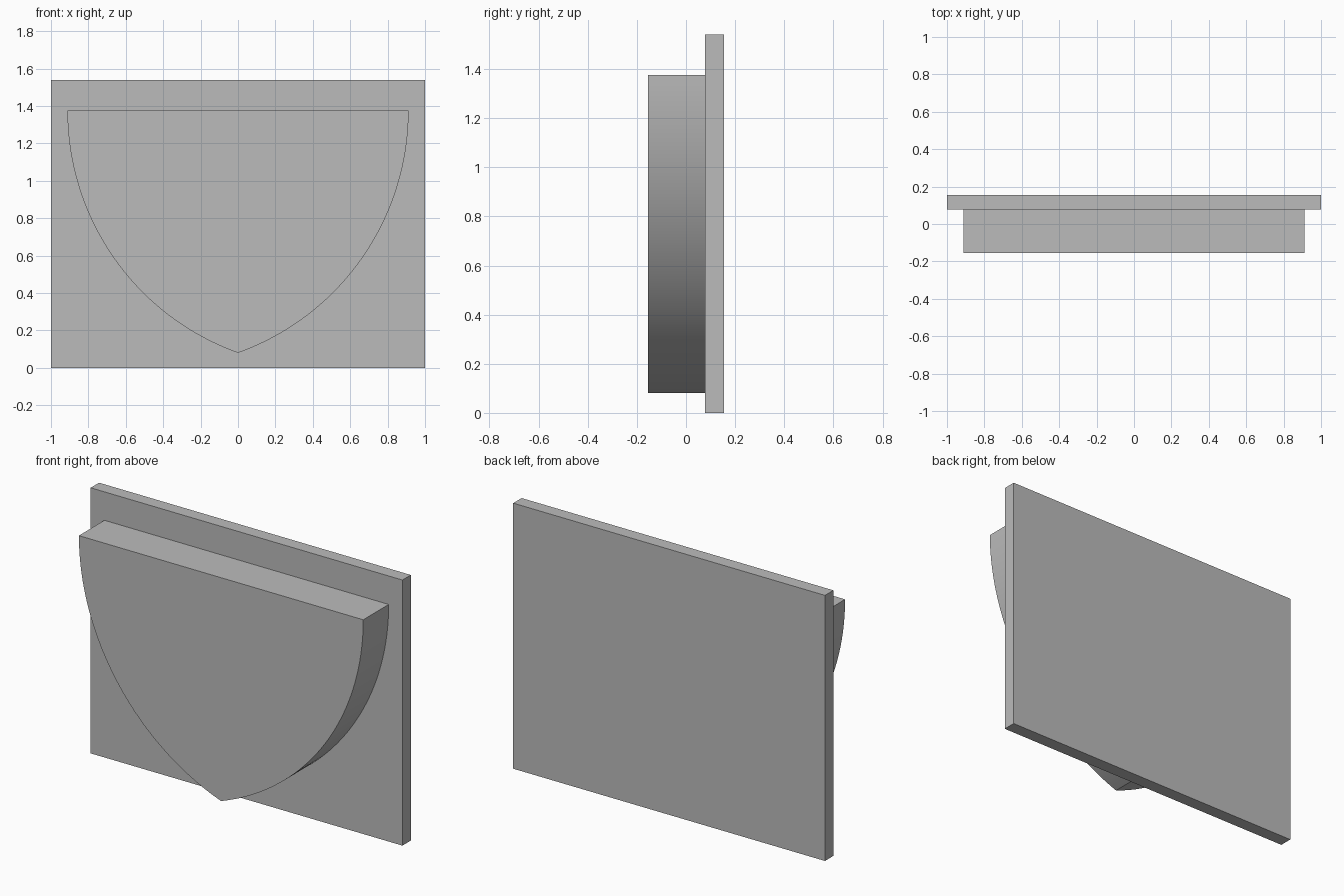
import bpy
import bmesh
import math

cube = bpy.data.objects.get("Cube")
if cube:
    bpy.data.objects.remove(cube, do_unlink=True)

# Single grey material
GREY = (0.5, 0.5, 0.5, 1.0)
grey = bpy.data.materials.new("plain grey")
grey.use_nodes = True
grey.diffuse_color = GREY
grey.node_tree.nodes["Principled BSDF"].inputs["Base Color"].default_value = GREY


def extrude_outline(name, outline, y_front, y_back):
    """Solid made from an (x, z) outline pushed from front to back."""
    bm = bmesh.new()
    face = bm.faces.new([bm.verts.new((x, y_front, z)) for x, z in outline])
    pushed = bmesh.ops.extrude_face_region(bm, geom=[face], use_keep_orig=True)
    verts = [v for v in pushed["geom"] if isinstance(v, bmesh.types.BMVert)]
    bmesh.ops.translate(bm, verts=verts, vec=(0, y_back - y_front, 0))
    bmesh.ops.recalc_face_normals(bm, faces=bm.faces)
    mesh = bpy.data.meshes.new(name)
    bm.to_mesh(mesh)
    bm.free()
    mesh.materials.append(grey)
    obj = bpy.data.objects.new(name, mesh)
    bpy.context.collection.objects.link(obj)
    return obj


HALF_DEPTH, JOINT = 0.155, 0.078

# Rectangular backing board
extrude_outline("back_board", [(-1, 0), (1, 0), (1, 1.54), (-1, 1.54)],
                JOINT, HALF_DEPTH)

# Shield: two arcs, upright at the top corners, meeting in a bottom point
half_width, top, tip = 0.912, 1.375, 0.08
height = top - tip
radius = (half_width ** 2 + height ** 2) / (2 * half_width)
sweep = math.asin(height / radius)
STEPS = 40
right_arc = []
for i in range(STEPS + 1):
    a = sweep * (1 - i / STEPS)
    right_arc.append((half_width - radius * (1 - math.cos(a)),
                      top - radius * math.sin(a)))
left_arc = [(-x, z) for x, z in reversed(right_arc[1:])]
shield = extrude_outline("shield_block", right_arc + left_arc, -HALF_DEPTH, JOINT)

# Smooth curved sides with crisp rims
bpy.ops.object.select_all(action="DESELECT")
shield.select_set(True)
bpy.context.view_layer.objects.active = shield
bpy.ops.object.shade_smooth_by_angle(angle=math.radians(30))
